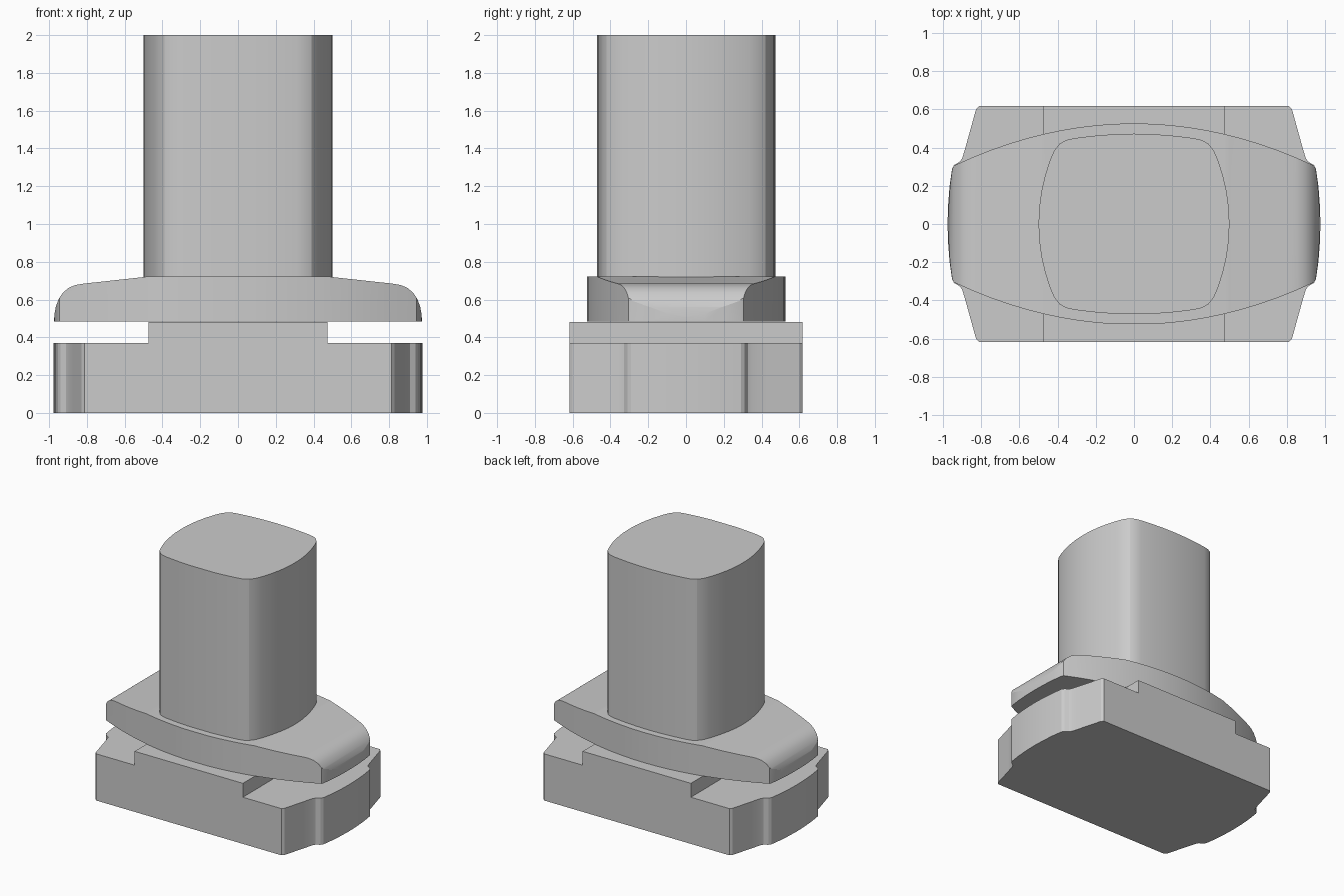
import bpy, bmesh, math

if "Cube" in bpy.data.objects:
    bpy.data.objects.remove(bpy.data.objects["Cube"])


def mirror_x(half):
    """Close a right-hand half outline by mirroring it in x."""
    return half + [(-x, y) for x, y in reversed(half) if x > 1e-6]


def mirror_xy(quarter):
    """Quarter outline from (x, 0) to (0, y), mirrored in both axes."""
    half = [(x, -y) for x, y in reversed(quarter) if y > 1e-6] + quarter
    return mirror_x([p for i, p in enumerate(half) if not (i == 0 and p[0] < 1e-6)])


def prism(name, outline, lo, hi, axis="Z"):
    """Extrude an outline along Z, or a front (x, z) profile along Y."""
    bm = bmesh.new()
    place = (lambda a, b: (a, b, lo)) if axis == "Z" else (lambda a, b: (a, lo, b))
    face = bm.faces.new([bm.verts.new(place(a, b)) for a, b in outline])
    ext = bmesh.ops.extrude_face_region(bm, geom=[face])
    moved = [v for v in ext["geom"] if isinstance(v, bmesh.types.BMVert)]
    step = (0, 0, hi - lo) if axis == "Z" else (0, hi - lo, 0)
    bmesh.ops.translate(bm, verts=moved, vec=step)
    bmesh.ops.recalc_face_normals(bm, faces=bm.faces)
    mesh = bpy.data.meshes.new(name)
    bm.to_mesh(mesh)
    bm.free()
    obj = bpy.data.objects.new(name, mesh)
    bpy.context.collection.objects.link(obj)
    return obj


def activate(obj):
    bpy.ops.object.select_all(action="DESELECT")
    obj.select_set(True)
    bpy.context.view_layer.objects.active = obj


def smooth(obj):
    activate(obj)
    bpy.ops.object.shade_smooth_by_angle(angle=math.radians(20))


def profile_in_plan(name, profile, plan):
    """Solid that has the given front profile and the given plan outline."""
    obj = prism(name, mirror_x(profile), -1, 1, "Y")
    cutter = prism(name + "_cutter", mirror_xy(plan), -0.2, 1)
    cutter.hide_render = True
    mod = obj.modifiers.new("plan", "BOOLEAN")
    mod.operation, mod.solver, mod.object = "INTERSECT", "EXACT", cutter
    activate(obj)
    bpy.ops.object.modifier_apply(modifier=mod.name)
    bpy.data.objects.remove(cutter)
    smooth(obj)
    return obj


# Base foot with raised centre block
base_plan = [(0.977, 0), (0.974, 0.1), (0.966, 0.2), (0.953, 0.29), (0.94, 0.31),
             (0.91, 0.328), (0.898, 0.35), (0.875, 0.43), (0.828, 0.6),
             (0.812, 0.617), (0, 0.617)]
base_profile = [(1.2, 0), (1.2, 0.37), (0.475, 0.37), (0.475, 0.48)]
profile_in_plan("base", base_profile, base_plan)

# Flange: lens-shaped plan with sloping, rounded ends
side = [(0.973, 0), (0.971, 0.1), (0.964, 0.2), (0.953, 0.285), (0.945, 0.305)]
arc = [(0.94 * t / 10, 0.527 - 0.219 * (t / 10) ** 2) for t in range(9, -1, -1)]
flange_profile = [(0.974, 0.483), (0.972, 0.52), (0.965, 0.56), (0.95, 0.602),
                  (0.927, 0.637), (0.895, 0.663), (0.86, 0.677), (0.82, 0.684),
                  (0.5, 0.719), (0.48, 0.722)]
profile_in_plan("flange", flange_profile, side + arc)

# Upright post with bulging sides and rounded corners
post_plan = [(0.5, 0), (0.497, 0.08), (0.485, 0.17), (0.467, 0.25), (0.44, 0.335),
             (0.418, 0.385), (0.39, 0.42), (0.355, 0.44), (0.31, 0.45),
             (0.21, 0.462), (0.11, 0.47), (0, 0.473)]
smooth(prism("post", mirror_xy(post_plan), 0.7, 2))
